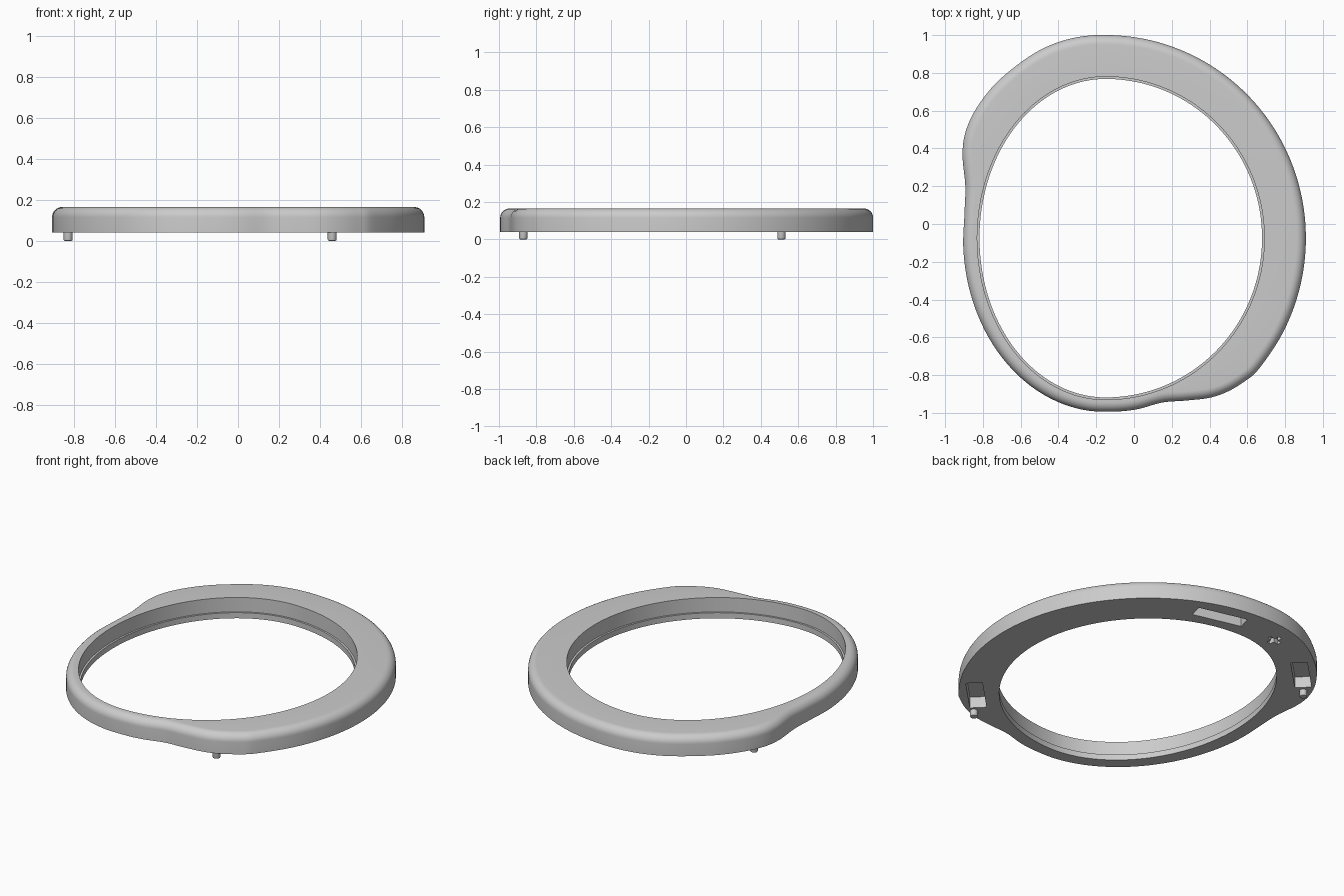
import bpy, bmesh
from math import sin, cos, pi, radians, atan2, hypot
from mathutils import Vector, Matrix

cube = bpy.data.objects.get("Cube")
if cube:
    bpy.data.objects.remove(cube, do_unlink=True)

CENTRE = Vector((-0.15, -0.075))
BASE, TOP = 0.04, 0.165
FILLET = 0.05

grey = bpy.data.materials.new("plain grey")
grey.use_nodes = True
grey.diffuse_color = (0.6, 0.6, 0.6, 1)
grey.node_tree.nodes["Principled BSDF"].inputs["Base Color"].default_value = (0.6, 0.6, 0.6, 1)


def make_object(name, bm):
    bmesh.ops.recalc_face_normals(bm, faces=bm.faces)
    mesh = bpy.data.meshes.new(name)
    bm.to_mesh(mesh)
    bm.free()
    mesh.materials.append(grey)
    obj = bpy.data.objects.new(name, mesh)
    bpy.context.collection.objects.link(obj)
    return obj


def smooth(obj):
    bpy.ops.object.select_all(action='DESELECT')
    obj.select_set(True)
    bpy.context.view_layer.objects.active = obj
    bpy.ops.object.shade_smooth_by_angle(angle=radians(30))


def arc(rx, ry, start, end, count):
    angles = [radians(start + (end - start) * i / (count - 1)) for i in range(count)]
    return [CENTRE + Vector((rx * cos(a), ry * sin(a))) for a in angles]


def closed_spline(points, steps):
    """Catmull-Rom curve through a closed loop of points."""
    result, n = [], len(points)
    for i in range(n):
        a, b, c, d = (points[(i + k) % n] for k in (-1, 0, 1, 2))
        for s in range(steps):
            t = s / steps
            result.append(0.5 * (2 * b + (c - a) * t + (2 * a - 5 * b + 4 * c - d) * t ** 2
                                 + (3 * b - a - 3 * c + d) * t ** 3))
    return result


def inner_point(p, shrink=0.0):
    """Point of the opening in the same direction from the centre as p."""
    d = p - CENTRE
    a = atan2(d.y, d.x)
    rx, ry = (0.84 if d.x > 0 else 0.68), 0.855
    r = 1 / hypot(cos(a) / rx, sin(a) / ry) - shrink
    return CENTRE + r * Vector((cos(a), sin(a)))


# Outer outline: wide arc, back shoulder, narrow arc, front shoulder
back_shoulder = [(-0.5, 0.92), (-0.7, 0.775), (-0.82, 0.635), (-0.888, 0.5),
                 (-0.908, 0.37), (-0.893, 0.2)]
front_shoulder = [(0.02, -0.98), (0.15, -0.945), (0.27, -0.935), (0.4, -0.92),
                  (0.5, -0.885), (0.59, -0.83)]
control = arc(1.06, 1.075, -40, 98, 13)
control += [Vector(p) for p in back_shoulder]
control += arc(0.755, 0.92, 172, 274, 10)
control += [Vector(p) for p in front_shoulder]
outline = closed_spline(control, 7)
count = len(outline)
normals = []
for i in range(count):
    t = (outline[(i + 1) % count] - outline[i - 1]).normalized()
    normals.append(Vector((t.y, -t.x)))

# Ring body: cross-section loops swept round the outline
loops = [[(p, BASE) for p in outline]]
for k in range(9):
    a = k / 8 * pi / 2
    inset, z = FILLET * (1 - cos(a)), TOP - FILLET + FILLET * sin(a)
    loops.append([(p - n * inset, z) for p, n in zip(outline, normals)])
for shrink, z in ((0, TOP), (0, BASE + 0.035), (0.012, BASE + 0.035), (0.012, BASE)):
    loops.append([(inner_point(p, shrink), z) for p in outline])

bm = bmesh.new()
rings = [[bm.verts.new((p.x, p.y, z)) for p, z in loop] for loop in loops]
for j, ring in enumerate(rings):
    following = rings[(j + 1) % len(rings)]
    for i in range(count):
        k = (i + 1) % count
        bm.faces.new((ring[i], ring[k], following[k], following[i]))
body = make_object("ring_body", bm)

# Recesses in the underside: x, y, length, width, angle, depth
recesses = {
    "front_pocket": (0.565, -0.725, 0.28, 0.095, 45, 0.07),
    "back_pocket": (-0.705, 0.64, 0.28, 0.095, 45, 0.07),
    "long_slot": (0.074, 0.85, 0.31, 0.085, 166, 0.07),
    "small_recess_a": (-0.334, 0.845, 0.09, 0.025, 10, 0.03),
    "small_recess_b": (-0.334, 0.845, 0.09, 0.025, 100, 0.031),
}
cutters = []
for name, (x, y, length, width, angle, depth) in recesses.items():
    bm = bmesh.new()
    bmesh.ops.create_cube(bm, size=1, matrix=Matrix.Translation((x, y, BASE))
                          @ Matrix.Rotation(radians(angle), 4, 'Z')
                          @ Matrix.Diagonal((length, width, 2 * depth, 1)))
    cutter = make_object(name, bm)
    cutter.hide_render = True
    cutters.append(cutter)
    mod = body.modifiers.new(name, 'BOOLEAN')
    mod.operation = 'DIFFERENCE'
    mod.solver = 'EXACT'
    mod.object = cutter

# Bake the recesses and drop the cutters
bpy.context.view_layer.update()
baked = bpy.data.meshes.new_from_object(body.evaluated_get(bpy.context.evaluated_depsgraph_get()))
body.modifiers.clear()
body.data = baked
for cutter in cutters:
    bpy.data.objects.remove(cutter, do_unlink=True)
smooth(body)

# Locating pegs with a chamfered tip
for name, x, y in (("front_peg", 0.46, -0.87), ("back_peg", -0.83, 0.51)):
    bm = bmesh.new()
    bmesh.ops.create_cone(bm, cap_ends=True, segments=24, radius1=0.022, radius2=0.022,
                          depth=0.06, matrix=Matrix.Translation((x, y, 0.03)))
    tip = [e for e in bm.edges if all(v.co.z < 0.01 for v in e.verts)]
    bmesh.ops.bevel(bm, geom=tip, offset=0.006, segments=2, profile=0.5, affect='EDGES')
    smooth(make_object(name, bm))
